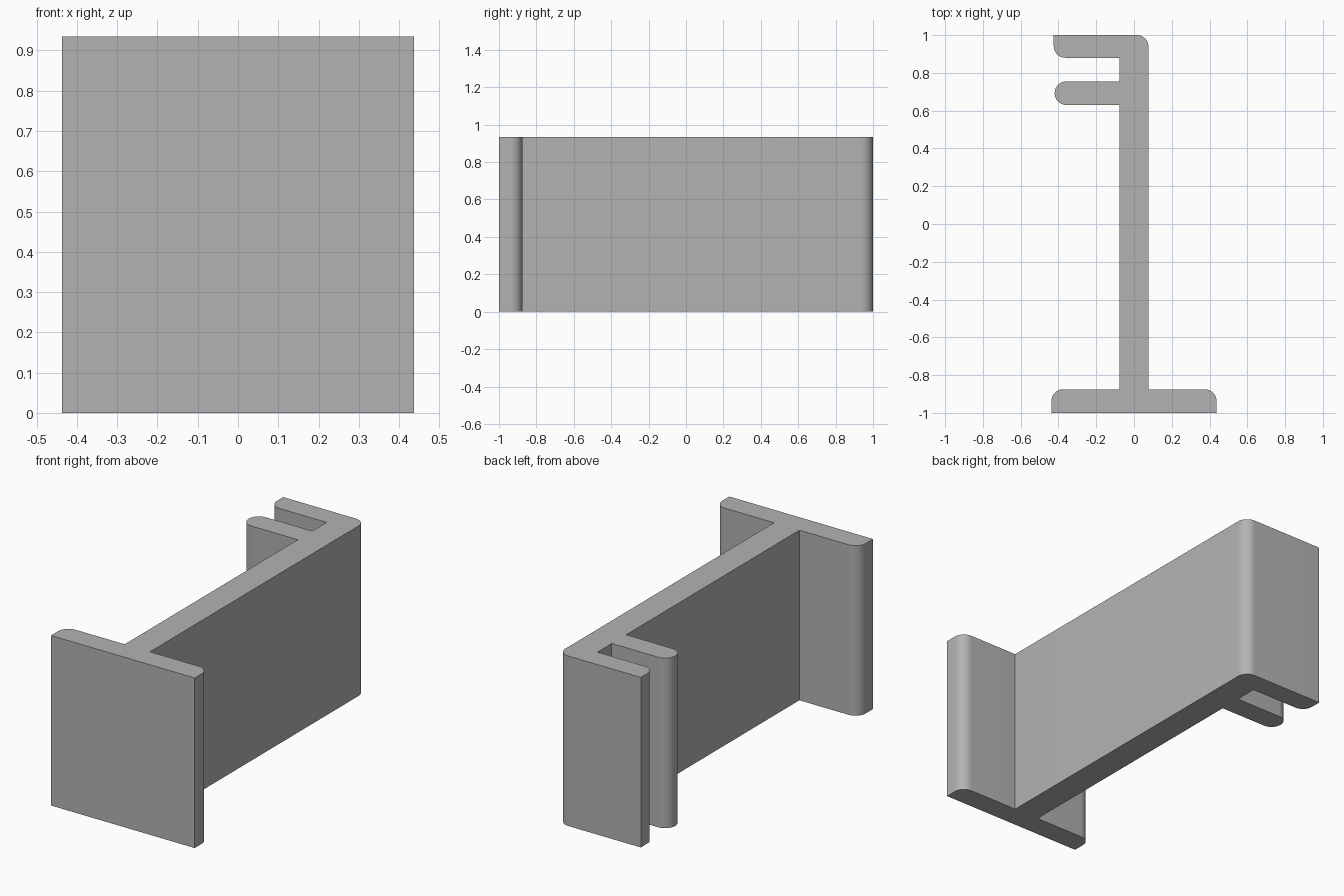
import bpy, bmesh, math
from mathutils import Vector

cube = bpy.data.objects.get("Cube")
if cube:
    bpy.data.objects.remove(cube, do_unlink=True)

HEIGHT = 0.935
R = 0.062

grey = bpy.data.materials.new("plain grey")
grey.use_nodes = True
colour = (0.45, 0.45, 0.45, 1)
grey.diffuse_color = colour
grey.node_tree.nodes["Principled BSDF"].inputs["Base Color"].default_value = colour


def rounded(outline, steps=10):
    """Replace each corner (x, y, radius) of a right-angled outline by an arc."""
    points = []
    for i, (x, y, r) in enumerate(outline):
        corner = Vector((x, y))
        if r == 0:
            points.append(corner)
            continue
        before = (Vector(outline[i - 1][:2]) - corner).normalized() * r
        after = (Vector(outline[(i + 1) % len(outline)][:2]) - corner).normalized() * r
        centre = corner + before + after
        for s in range(steps + 1):
            a = math.pi / 2 * s / steps
            points.append(centre - after * math.cos(a) - before * math.sin(a))
    return points


# Cross-section: wide foot flange, web, middle finger and end finger
outline = [
    (-0.437, -1, 0), (0.437, -1, 0), (0.437, -0.875, R), (0.077, -0.875, 0),
    (0.077, 1, R), (-0.425, 1, 0), (-0.425, 0.88, R), (-0.077, 0.88, 0),
    (-0.077, 0.755, 0), (-0.42, 0.755, R), (-0.42, 0.63, R), (-0.077, 0.63, 0),
    (-0.077, -0.875, 0), (-0.437, -0.875, R),
]

# Extrude the section upwards
bm = bmesh.new()
base = bm.faces.new([bm.verts.new((p.x, p.y, 0)) for p in rounded(outline)])
top = bmesh.ops.extrude_face_region(bm, geom=[base], use_keep_orig=True)["geom"]
bmesh.ops.translate(bm, vec=(0, 0, HEIGHT),
                    verts=[v for v in top if isinstance(v, bmesh.types.BMVert)])
bmesh.ops.recalc_face_normals(bm, faces=bm.faces)
mesh = bpy.data.meshes.new("clip_profile")
bm.to_mesh(mesh)
bm.free()
mesh.materials.append(grey)

clip = bpy.data.objects.new("clip_profile", mesh)
bpy.context.collection.objects.link(clip)
bpy.context.view_layer.objects.active = clip
clip.select_set(True)
bpy.ops.object.shade_smooth_by_angle(angle=math.radians(30))
